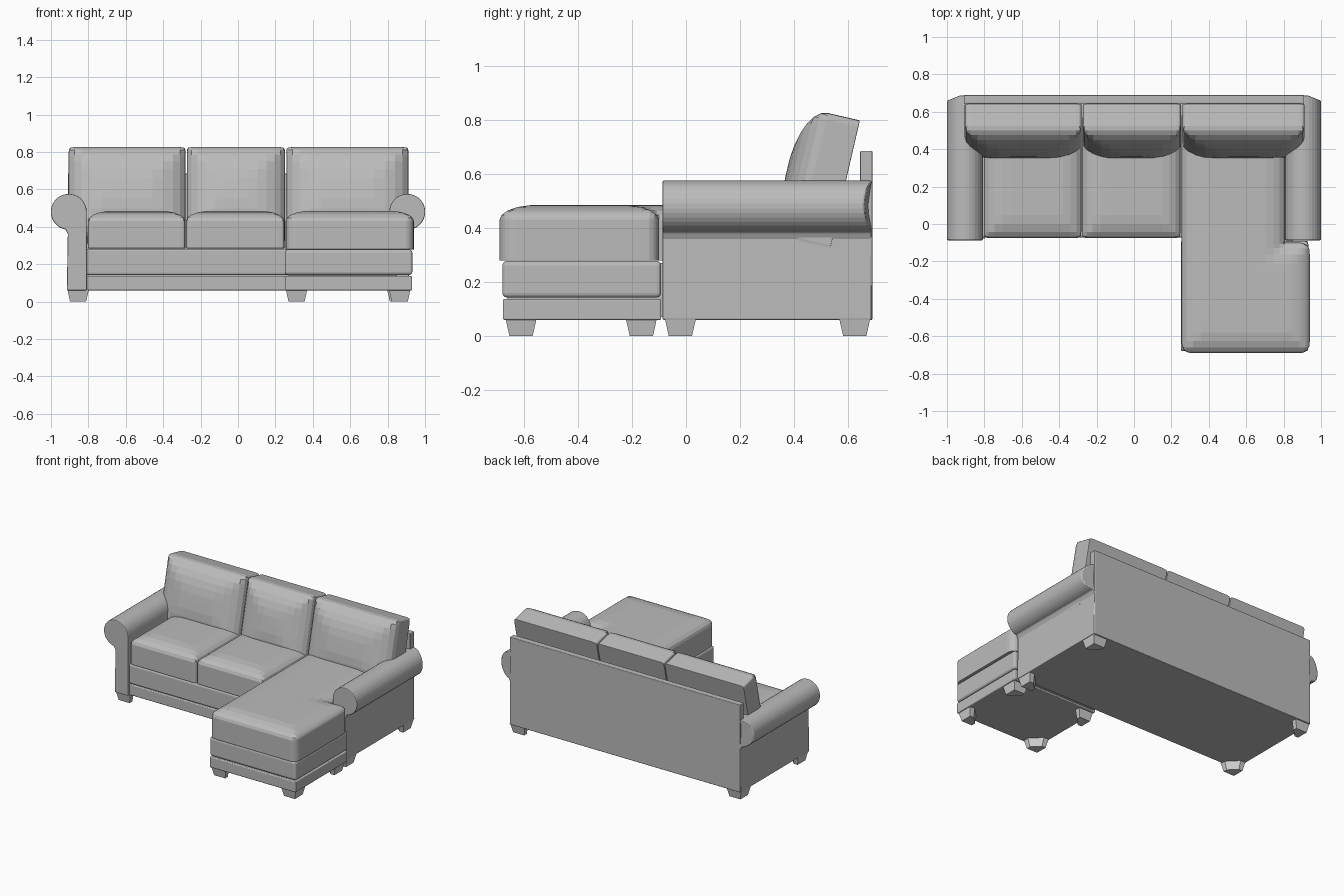
import bpy, bmesh, math
from mathutils import Matrix, Vector

cube = bpy.data.objects.get("Cube")
if cube:
    bpy.data.objects.remove(cube, do_unlink=True)


def material(name, grey):
    m = bpy.data.materials.new(name)
    m.use_nodes = True
    colour = (grey, grey, grey, 1)
    m.diffuse_color = colour
    m.node_tree.nodes["Principled BSDF"].inputs["Base Color"].default_value = colour
    return m


fabric = material("grey fabric", 0.50)
leg_paint = material("light grey legs", 0.60)
parts = []


def finish(name, bm, mat):
    bmesh.ops.recalc_face_normals(bm, faces=bm.faces)
    mesh = bpy.data.meshes.new(name)
    bm.to_mesh(mesh)
    bm.free()
    mesh.materials.append(mat)
    ob = bpy.data.objects.new(name, mesh)
    bpy.context.collection.objects.link(ob)
    parts.append(ob)
    return ob


def bevel(ob, width, segments=3):
    mod = ob.modifiers.new("soft edges", "BEVEL")
    mod.width, mod.segments, mod.limit_method = width, segments, "ANGLE"
    mod.angle_limit = math.radians(40)


def box(name, low, high, width=0):
    bm = bmesh.new()
    bmesh.ops.create_cube(bm, size=1)
    low, high = Vector(low), Vector(high)
    for v in bm.verts:
        v.co = Vector(l + (c + 0.5) * (h - l) for c, l, h in zip(v.co, low, high))
    ob = finish(name, bm, fabric)
    if width:
        bevel(ob, width)


def spaced(stops, n=14):
    # grid lines, closer together towards each stop
    out = [stops[0]]
    for a, b in zip(stops, stops[1:]):
        out += [a + (b - a) * (1 - math.cos(math.pi * i / n)) / 2 for i in range(1, n + 1)]
    return out


def pillow(name, rects, corners, seam, depth, crown, reach, radius, matrix=None):
    """Boxed cushion over a union of rectangles, crowned above its seam."""
    xs = spaced(sorted({x for r in rects for x in (r[0], r[2])}))
    ys = spaced(sorted({y for r in rects for y in (r[1], r[3])}))

    def inset(x, y):
        return max(min(x - a, c - x, y - b, d - y) for a, b, c, d in rects)

    def rounded(x, y):
        for cx, cy, sx, sy in corners:
            a, b = 1 - (cx - x) * sx / radius, 1 - (cy - y) * sy / radius
            if 0 <= a <= 1.001 and 0 <= b <= 1.001:
                x = cx - sx * radius * (1 - a * math.sqrt(1 - b * b / 2))
                y = cy - sy * radius * (1 - b * math.sqrt(1 - a * a / 2))
                break
        return x, y

    bm = bmesh.new()
    grid = {}

    def vert(i, j):
        if (i, j) not in grid:
            x, y = xs[i], ys[j]
            t = 1 - min(max(inset(x, y), 0) / reach, 1)
            grid[i, j] = bm.verts.new((*rounded(x, y), seam + crown * math.sqrt(1 - t * t)))
        return grid[i, j]

    for i in range(len(xs) - 1):
        for j in range(len(ys) - 1):
            if inset((xs[i] + xs[i + 1]) / 2, (ys[j] + ys[j + 1]) / 2) > 0:
                bm.faces.new([vert(i, j), vert(i + 1, j), vert(i + 1, j + 1), vert(i, j + 1)])
    # boxing strip and flat underside
    lower = bmesh.ops.extrude_face_region(bm, geom=bm.faces[:], use_keep_orig=True)["geom"]
    for v in lower:
        if isinstance(v, bmesh.types.BMVert):
            v.co.z = seam - depth
    if matrix:
        bm.transform(matrix)
    bevel(finish(name, bm, fabric), 0.012, 2)


def rect_corners(a, b, c, d):
    return [(a, b, -1, -1), (c, b, 1, -1), (a, d, -1, 1), (c, d, 1, 1)]


# Frame: back panel, sofa base and chaise base, each base in two bands
box("back_panel", (-0.91, 0.645, 0.06), (0.91, 0.69, 0.685), 0.004)
box("sofa_base_lower", (-0.86, -0.068, 0.06), (0.86, 0.65, 0.137), 0.006)
box("sofa_base_upper", (-0.86, -0.072, 0.143), (0.86, 0.65, 0.282), 0.012)
box("chaise_base_lower", (0.25, -0.678, 0.06), (0.93, -0.092, 0.137), 0.006)
box("chaise_base_upper", (0.25, -0.68, 0.143), (0.932, -0.092, 0.278), 0.016)
box("base_core", (0.27, -0.66, 0.07), (0.85, 0.6, 0.27))

# Rolled arms: scroll profile pulled from front to back
for side, label in ((-1, "right"), (1, "left")):
    bm = bmesh.new()
    outline = [(0.808, 0.06), (0.915, 0.06), (0.91, 0.36)]
    for k in range(25):
        ang = math.radians(-80 + 260 * k / 24)
        outline.append((0.905 + 0.096 * math.cos(ang), 0.48 + 0.096 * math.sin(ang)))
    face = bm.faces.new([bm.verts.new((side * x, -0.087, z)) for x, z in outline])
    new = bmesh.ops.extrude_face_region(bm, geom=[face], use_keep_orig=True)["geom"]
    end = [g for g in new if isinstance(g, bmesh.types.BMFace)]
    for v in end[0].verts:
        v.co.y = 0.687
    # round the rear end of the roll
    bmesh.ops.inset_region(bm, faces=end, thickness=0.008)
    for v in bm.verts:
        if v.co.y > 0.6 and abs(v.co.x) > 0.93:
            v.co.y -= 0.4 * (abs(v.co.x) - 0.93)
    bevel(finish(label + "_arm", bm, fabric), 0.006, 2)

# Seat cushions
for label, a, c in (("right", -0.803, -0.282), ("middle", -0.278, 0.248)):
    r = (a, -0.075, c, 0.58)
    pillow(label + "_seat_cushion", [r], rect_corners(*r), 0.43, 0.145, 0.055, 0.13, 0.02)

# L-shaped chaise cushion
long_part, front_part = (0.254, -0.69, 0.806, 0.58), (0.254, -0.69, 0.94, -0.1)
pillow("chaise_cushion", [long_part, front_part],
       rect_corners(*front_part)[:2] + [(0.94, -0.1, 1, 1)], 0.43, 0.15, 0.055, 0.13, 0.05)

# Leaning back cushions
lean = Matrix.Translation((0, 0.525, 0.826)) @ Matrix.Rotation(math.radians(77), 4, "X")
for label, a, c in (("right", -0.905, -0.28), ("middle", -0.274, 0.252), ("left", 0.258, 0.912)):
    r = (a, -0.5, c, 0)
    pillow(label + "_back_cushion", [r], rect_corners(*r), 0, 0.122, 0.1, 0.22, 0.02, lean)

# Tapered legs with the inner corner cut off
feet = [("sofa", x, y, sx, sy) for x, sx in ((-0.912, 1), (0.912, -1))
        for y, sy in ((-0.078, 1), (0.682, -1))]
feet += [("chaise", x, y, sx, sy) for x, sx in ((0.256, 1), (0.922, -1))
         for y, sy in ((-0.668, 1), (-0.108, -1))]
for place, x, y, sx, sy in feet:
    bm = bmesh.new()
    plan = [(0, 0), (1, 0), (1, 0.35), (0.35, 1), (0, 1)]
    rings = []
    for z, size, shift in ((0, 0.086, 0.014), (0.065, 0.115, 0)):
        rings.append([bm.verts.new((x + sx * (shift + size * p), y + sy * (shift + size * q), z))
                      for p, q in plan])
        bm.faces.new(rings[-1])
    for i in range(5):
        j = (i + 1) % 5
        bm.faces.new([rings[0][i], rings[0][j], rings[1][j], rings[1][i]])
    finish(f"{place}_{'front' if sy > 0 else 'back'}_{'right' if sx > 0 else 'left'}_leg", bm, leg_paint)

# Smooth shading with sharp seams
for ob in bpy.context.view_layer.objects:
    ob.select_set(ob in parts)
bpy.context.view_layer.objects.active = parts[0]
bpy.ops.object.shade_smooth_by_angle(angle=math.radians(35))
